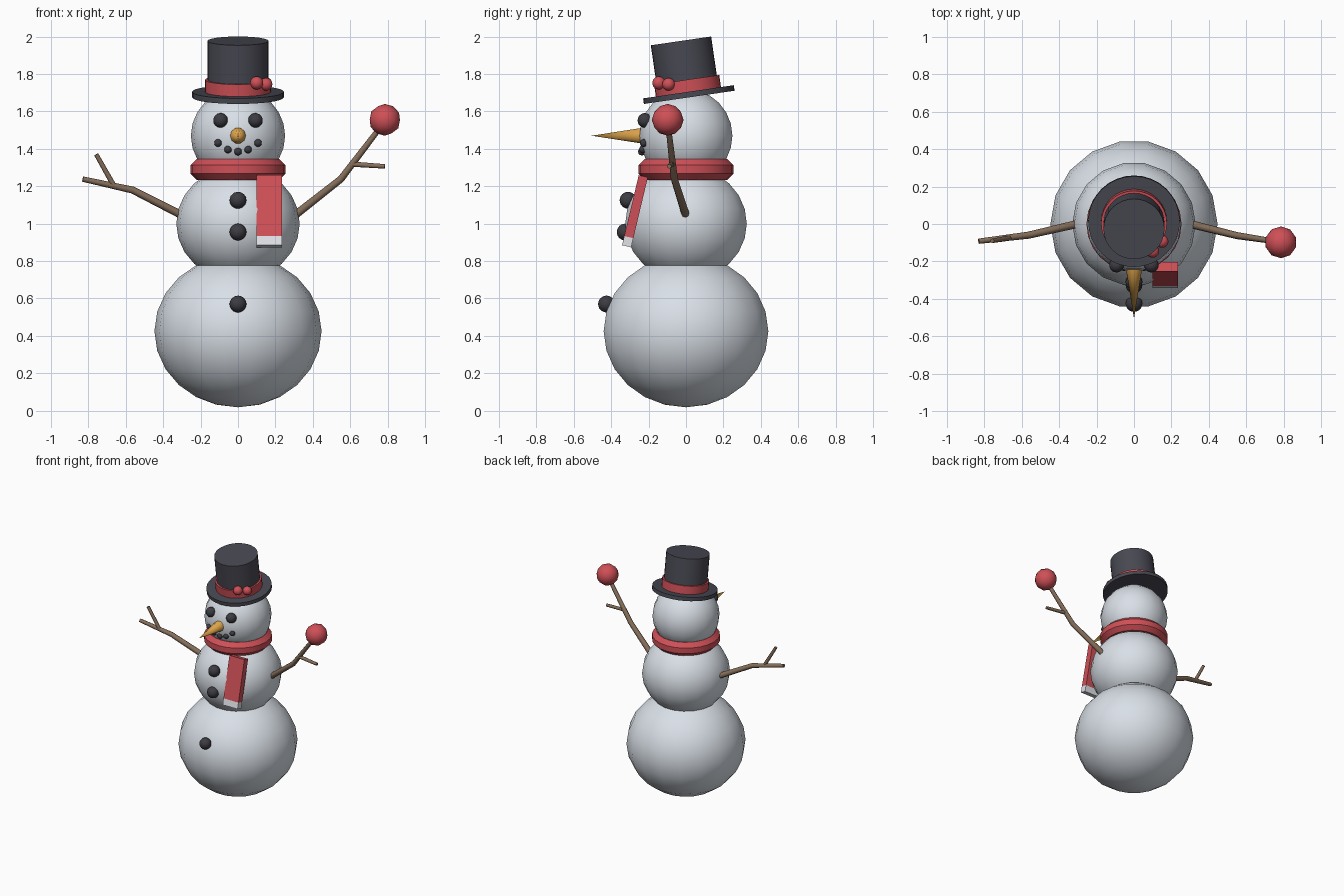
import bpy, bmesh, math
from mathutils import Vector, Matrix

if "Cube" in bpy.data.objects:
    bpy.data.objects.remove(bpy.data.objects["Cube"], do_unlink=True)


def material(name, rgb):
    m = bpy.data.materials.new(name)
    m.use_nodes = True
    m.diffuse_color = (*rgb, 1)
    bsdf = m.node_tree.nodes["Principled BSDF"]
    bsdf.inputs["Base Color"].default_value = (*rgb, 1)
    bsdf.inputs["Roughness"].default_value = 0.8
    return m


SNOW = material("snow", (0.72, 0.77, 0.83))
RED = material("red wool", (0.62, 0.08, 0.095))
FRINGE = material("white fringe", (0.76, 0.78, 0.82))
HAT = material("hat felt", (0.065, 0.065, 0.085))
COAL = material("coal", (0.045, 0.045, 0.055))
WOOD = material("bark", (0.24, 0.16, 0.105))
CARROT = material("carrot", (0.72, 0.37, 0.07))


def finish(name, bm, mats, smooth=40):
    bmesh.ops.recalc_face_normals(bm, faces=bm.faces)
    mesh = bpy.data.meshes.new(name)
    bm.to_mesh(mesh)
    bm.free()
    obj = bpy.data.objects.new(name, mesh)
    bpy.context.collection.objects.link(obj)
    for m in mats:
        mesh.materials.append(m)
    if smooth:
        bpy.ops.object.select_all(action='DESELECT')
        obj.select_set(True)
        bpy.context.view_layer.objects.active = obj
        bpy.ops.object.shade_smooth_by_angle(angle=math.radians(smooth))
    return obj


def lathe(name, profile, mat, sides, matrix=Matrix(), closed=False):
    """Revolve (radius, height) points around z."""
    bm = bmesh.new()
    verts = [bm.verts.new((r, 0, z)) for r, z in profile]
    edges = [bm.edges.new(p) for p in zip(verts, verts[1:])]
    if closed:
        edges.append(bm.edges.new((verts[-1], verts[0])))
    bmesh.ops.spin(bm, geom=verts + edges, axis=(0, 0, 1), cent=(0, 0, 0),
                   angle=math.tau, steps=sides)
    bmesh.ops.remove_doubles(bm, verts=bm.verts, dist=1e-4)
    bm.transform(matrix)
    return finish(name, bm, [mat])


def ball(name, centre, r, rz, mat, sides=18, rings=12):
    arc = [math.pi * i / rings for i in range(rings + 1)]
    profile = [(r * math.sin(a), -rz * math.cos(a)) for a in arc]
    return lathe(name, profile, mat, sides, Matrix.Translation(centre))


def pebble(name, centre, r, mat, level=3):
    bm = bmesh.new()
    bmesh.ops.create_icosphere(bm, subdivisions=level, radius=r,
                               matrix=Matrix.Translation(centre))
    return finish(name, bm, [mat])


def stick(name, points, radii, sides=8):
    """Tapered twig through the points, closed at both ends."""
    pts = [Vector(p) for p in points]
    bm = bmesh.new()
    rings = []
    for i, (p, r) in enumerate(zip(pts, radii)):
        along = pts[min(i + 1, len(pts) - 1)] - pts[max(i - 1, 0)]
        side = along.cross(Vector((0, 1, 0))).normalized()
        up = side.cross(along).normalized()
        angles = [math.tau * k / sides for k in range(sides)]
        rings.append([bm.verts.new(p + r * (math.cos(a) * side + math.sin(a) * up))
                      for a in angles])
    for a, b in zip(rings, rings[1:]):
        for k in range(sides):
            n = (k + 1) % sides
            bm.faces.new((a[k], a[n], b[n], b[k]))
    bm.faces.new(rings[0])
    bm.faces.new(rings[-1])
    return finish(name, bm, [WOOD], 50)


# Snow body
ball("lower_body", (0, 0, 0.425), 0.447, 0.407, SNOW)
ball("middle_body", (0, 0, 1.0), 0.33, 0.305, SNOW)
ball("head", (0, 0, 1.47), 0.252, 0.25, SNOW)

# Coal buttons, eyes and mouth
for i, (y, z) in enumerate([(-0.31, 1.125), (-0.325, 0.955), (-0.425, 0.57)]):
    pebble(f"button_{i + 1}", (0, y, z), 0.045, COAL)
for side, x in (("left", 0.093), ("right", -0.093)):
    pebble(f"{side}_eye", (x, -0.22, 1.552), 0.039, COAL)
for i in range(-2, 3):
    pebble(f"mouth_{i + 3}", (0.0535 * i, -0.236 + 0.005 * abs(i), 1.385 + 0.0115 * i * i),
           0.021, COAL, 2)

# Carrot nose pointing forward
lathe("nose", [(0, 0), (0.048, 0), (0, 0.295)], CARROT, 10,
      Matrix.Translation((0, -0.21, 1.47)) @ Matrix.Rotation(math.pi / 2, 4, 'X'))

# Scarf ring with an eight-sided section
section = [math.tau * (k + 0.5) / 8 for k in range(8)]
lathe("scarf_ring", [(0.197 + 0.062 * math.cos(a), 1.29 + 0.06 * math.sin(a)) for a in section],
      RED, 24, closed=True)

# Hanging scarf tail with pale end
bm = bmesh.new()
bmesh.ops.create_cube(bm, size=1, matrix=Matrix.Diagonal((0.136, 0.05, 0.385, 1)))
bmesh.ops.bisect_plane(bm, geom=bm.verts[:] + bm.edges[:] + bm.faces[:],
                       plane_co=(0, 0, -0.142), plane_no=(0, 0, 1))
for f in bm.faces:
    f.material_index = int(f.calc_center_median().z < -0.143)
bm.transform(Matrix.Translation((0.167, -0.273, 1.066)) @ Matrix.Rotation(math.radians(-13.4), 4, 'X'))
finish("scarf_tail", bm, [RED, FRINGE], None)

# Tilted top hat
tilt = Matrix.Translation((0, 0.015, 1.69)) @ Matrix.Rotation(math.radians(8.3), 4, 'X')
lathe("hat_brim", [(0, -0.015), (0.245, -0.015), (0.245, 0.015), (0, 0.015)], HAT, 32, tilt)
lathe("hat_crown", [(0, 0), (0.163, 0), (0.163, 0.29), (0, 0.29)], HAT, 32, tilt)
lathe("hat_band", [(0.15, 0.01), (0.176, 0.01), (0.176, 0.08), (0.15, 0.08)], RED, 32, tilt, True)
pebble("front_berry", (0.1, -0.145, 1.752), 0.035, RED)
pebble("side_berry", (0.15, -0.093, 1.745), 0.034, RED)

# Twig arms
stick("left_arm", [(0.26, 0.01, 1.01), (0.55, -0.062, 1.238), (0.78, -0.097, 1.54)],
      [0.022, 0.019, 0.014])
stick("left_twig", [(0.61, -0.075, 1.318), (0.785, -0.09, 1.306)], [0.014, 0.012])
stick("right_arm", [(-0.26, 0.01, 1.025), (-0.565, -0.06, 1.18), (-0.83, -0.092, 1.238)],
      [0.022, 0.019, 0.014])
stick("right_twig", [(-0.665, -0.075, 1.205), (-0.758, -0.09, 1.37)], [0.014, 0.012])

# Pompom on the raised hand
pebble("pompom", (0.785, -0.098, 1.555), 0.085, RED, 2)
